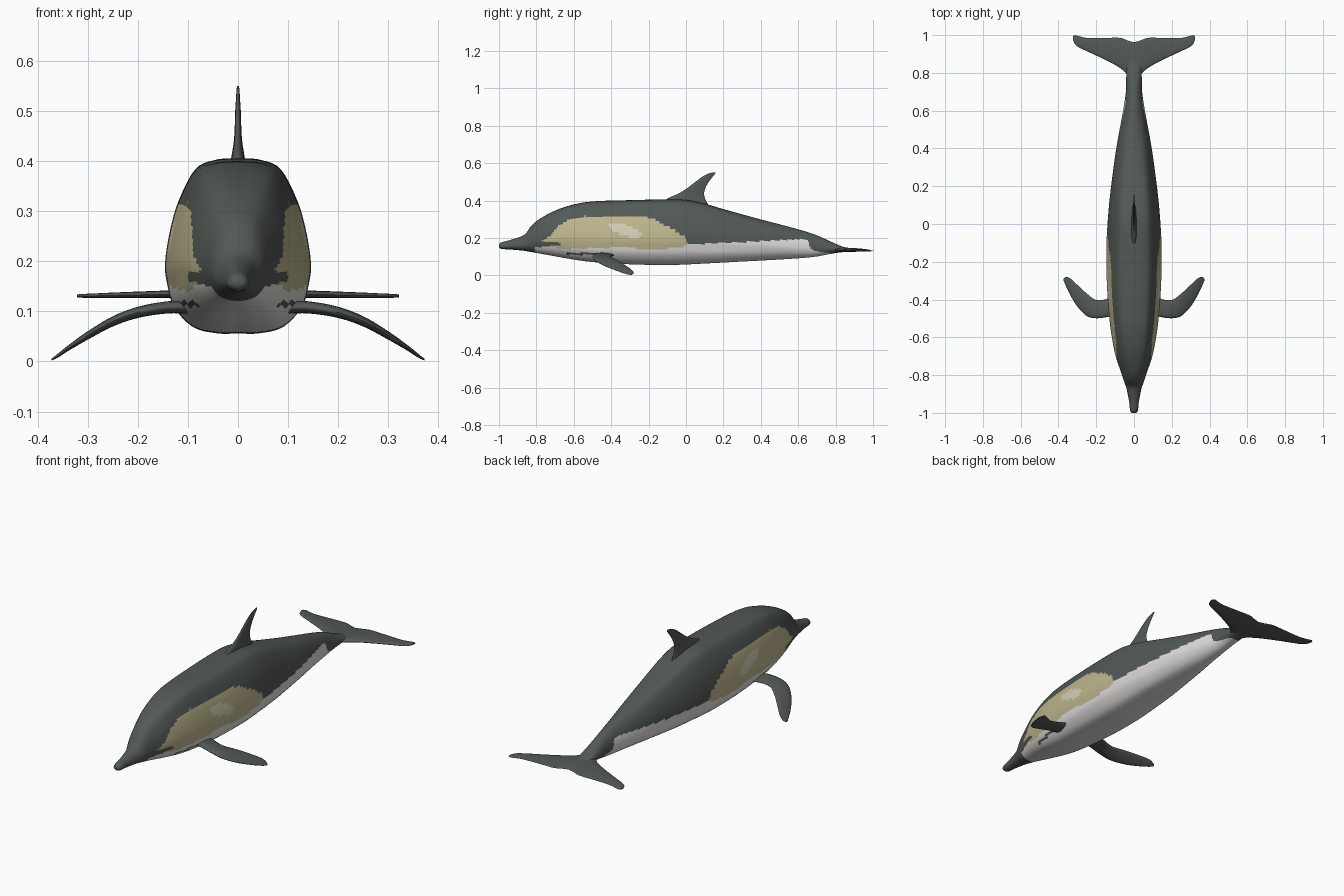
import bpy, bmesh, math
from mathutils import Vector


def material(name, rgb):
    m = bpy.data.materials.new(name)
    m.diffuse_color = (*rgb, 1)
    return m


DARK = material("slate grey", (0.085, 0.10, 0.092))
TAN = material("flank tan", (0.52, 0.47, 0.27))
WHITE = material("belly white", (0.74, 0.73, 0.71))
PALE = material("pale tan", (0.66, 0.63, 0.48))


def sample(table, t):
    """Smooth interpolation of table rows, keyed by the first column."""
    n = len(table)
    i = 0
    while i < n - 2 and t > table[i + 1][0]:
        i += 1
    a, b = table[i], table[i + 1]
    p, q = table[max(i - 1, 0)], table[min(i + 2, n - 1)]
    h = b[0] - a[0]
    u = min(max((t - a[0]) / h, 0), 1)
    out = []
    for k in range(1, len(a)):
        m0 = (b[k] - p[k]) / (b[0] - p[0]) * h
        m1 = (q[k] - a[k]) / (q[0] - a[0]) * h
        out.append((2*u**3 - 3*u*u + 1) * a[k] + (u**3 - 2*u*u + u) * m0
                   + (3*u*u - 2*u**3) * b[k] + (u**3 - u*u) * m1)
    return out


def loft(name, rings, mats, rule=None, mirror=False):
    bm = bmesh.new()
    rows = [[bm.verts.new(p) for p in ring] for ring in rings]
    n = len(rows[0])
    for a, b in zip(rows, rows[1:]):
        for i in range(n):
            bm.faces.new((a[i], a[(i + 1) % n], b[(i + 1) % n], b[i]))
    bm.faces.new(rows[0])
    bm.faces.new(rows[-1])
    bmesh.ops.recalc_face_normals(bm, faces=bm.faces)
    if rule:
        for f in bm.faces:
            f.material_index = rule(f.calc_center_median())
    me = bpy.data.meshes.new(name)
    bm.to_mesh(me)
    bm.free()
    for m in mats:
        me.materials.append(m)
    ob = bpy.data.objects.new(name, me)
    bpy.context.collection.objects.link(ob)
    bpy.ops.object.select_all(action='DESELECT')
    ob.select_set(True)
    bpy.context.view_layer.objects.active = ob
    bpy.ops.object.shade_smooth_by_angle(angle=math.radians(50))
    if mirror:
        ob.modifiers.new("mirror", 'MIRROR').use_clip = False
    return ob


# Body stations: y, half width, bottom z, top z
BODY = [
    (-1.0, 0.012, 0.150, 0.166), (-0.99, 0.020, 0.142, 0.175), (-0.94, 0.026, 0.138, 0.189),
    (-0.87, 0.040, 0.132, 0.213), (-0.85, 0.047, 0.129, 0.232), (-0.83, 0.054, 0.125, 0.262),
    (-0.79, 0.067, 0.118, 0.297), (-0.70, 0.097, 0.102, 0.346), (-0.60, 0.117, 0.085, 0.379),
    (-0.50, 0.130, 0.072, 0.395), (-0.30, 0.144, 0.060, 0.402), (-0.10, 0.145, 0.056, 0.406),
    (0.0, 0.140, 0.059, 0.403), (0.10, 0.132, 0.064, 0.383), (0.20, 0.121, 0.069, 0.354),
    (0.40, 0.094, 0.079, 0.299), (0.60, 0.058, 0.091, 0.246), (0.70, 0.043, 0.101, 0.214),
    (0.78, 0.041, 0.116, 0.178), (0.85, 0.038, 0.125, 0.150), (0.93, 0.02, 0.130, 0.139)]

# Unit half section: parameter, width, height
SECTION = [(0, 0, 1), (1, 0.3, 0.985), (2, 0.58, 0.9), (3, 0.80, 0.62), (4, 0.92, 0.35),
           (5, 1, 0), (6, 0.97, -0.3), (7, 0.88, -0.62), (8, 0.62, -0.91), (9, 0.28, -1), (10, 0, -1)]


def body_ring(y, half=44):
    w, lo, hi = sample(BODY, y)
    mid = lo + 0.4 * (hi - lo)
    k = min(max((0.75 - abs(y + 0.2)) / 0.35, 0), 1)     # rounder towards both ends
    right = []
    for i in range(half + 1):
        t = 10 * i / half
        sx, sz = sample(SECTION, t)
        ex, ez = math.sin(t * math.pi / 10), math.cos(t * math.pi / 10)
        x, z = ex + (sx - ex) * k, ez + (sz - ez) * k
        right.append((x * w, y, mid + z * ((hi - mid) if z > 0 else (mid - lo))))
    return right + [(-p[0], p[1], p[2]) for p in right[-2:0:-1]]


# Colour regions on the flank, as (y, z)
FLANK = [(-0.77, 0.185), (-0.72, 0.215), (-0.69, 0.26), (-0.63, 0.295), (-0.54, 0.316),
         (-0.25, 0.32), (-0.17, 0.30), (-0.13, 0.275), (-0.07, 0.25), (-0.01, 0.205),
         (0.01, 0.17), (-0.03, 0.145), (-0.2, 0.14), (-0.35, 0.15), (-0.5, 0.145),
         (-0.66, 0.14), (-0.76, 0.165)]
BELLY = [(-0.81, 0.15), (-0.7, 0.155), (-0.4, 0.15), (0, 0.166), (0.3, 0.178), (0.6, 0.192),
         (0.65, 0.186), (0.67, 0.14), (0.78, 0.118)]


def inside(poly, u, v):
    hit = False
    for (a, b), (c, d) in zip(poly, poly[1:] + poly[:1]):
        if (b > v) != (d > v) and u < a + (v - b) * (c - a) / (d - b):
            hit = not hit
    return hit


def body_colour(c):
    y, z = c.y, c.z
    if -0.77 < y < -0.67 and abs(z - 0.168 + 0.05 * (y + 0.72)) < 0.01:
        return 0                                          # eye streak
    if -0.64 < y < -0.46 and abs(z - 0.115) < 0.005:
        return 0                                          # streak to flipper
    du, dv = y + 0.325, z - 0.24 + 0.28 * (y + 0.325)
    if (du / 0.088) ** 2 + (dv / 0.03) ** 2 < 1:
        return 3
    if inside(FLANK, y, z):
        return 1
    if -0.81 < y < 0.78 and z < sample(BELLY, y)[0]:
        return 2
    return 0


loft("body", [body_ring(-1 + 1.93 * i / 270) for i in range(271)],
     [DARK, TAN, WHITE, PALE], body_colour)


def fin_rings(table, place, steps=36, n=24):
    """Rounded blade sections; rows are span, leading y, trailing y, offset, half thickness."""
    s0, s1 = table[0][0], table[-1][0]
    rings = []
    for i in range(steps + 1):
        s = s0 + (s1 - s0) * i / steps
        lead, trail, off, th = sample(table, s)
        ring = []
        for j in range(n):
            a = 2 * math.pi * j / n
            u = (1 - math.cos(a)) / 2
            y = lead + (trail - lead) * u
            ring.append(Vector(place(s, y, off, th * math.sin(a) * (1.15 - 0.5 * u), u)))
        rings.append(ring)
    return rings


# Dorsal fin, spanning upward
DORSAL = [(0.36, -0.17, 0.13, 0, 0.022), (0.41, -0.10, 0.102, 0, 0.014),
          (0.44, -0.035, 0.097, 0, 0.009), (0.47, 0.012, 0.105, 0, 0.007),
          (0.50, 0.05, 0.122, 0, 0.006), (0.53, 0.092, 0.145, 0, 0.004),
          (0.544, 0.12, 0.156, 0, 0.003), (0.55, 0.142, 0.157, 0, 0.002)]
loft("dorsal_fin", fin_rings(DORSAL, lambda s, y, o, t, u: (o + t, y, s)), [DARK])

# Flippers, spanning outward and drooping, leading edge tilted
FLIPPER = [(0.09, -0.48, -0.37, 0.108, 0.014), (0.14, -0.492, -0.395, 0.108, 0.013),
           (0.20, -0.499, -0.402, 0.098, 0.012), (0.25, -0.487, -0.368, 0.080, 0.011),
           (0.30, -0.437, -0.322, 0.052, 0.009), (0.34, -0.372, -0.286, 0.026, 0.006),
           (0.362, -0.325, -0.281, 0.010, 0.004), (0.372, -0.302, -0.288, 0.004, 0.002)]
loft("flippers", fin_rings(FLIPPER, lambda s, y, o, t, u: (s, y, max(o + t, 0))),
     [DARK], mirror=True)

# Tail flukes, spanning outward from the centre notch
FLUKE = [(0.0, 0.76, 0.962, 0.136, 0.013), (0.03, 0.785, 0.97, 0.136, 0.012),
         (0.07, 0.823, 0.985, 0.135, 0.010), (0.15, 0.868, 0.985, 0.134, 0.008),
         (0.25, 0.915, 0.985, 0.132, 0.006), (0.29, 0.934, 0.994, 0.131, 0.005),
         (0.312, 0.95, 1.0, 0.131, 0.004), (0.322, 0.972, 0.995, 0.131, 0.003)]
loft("tail_flukes", fin_rings(FLUKE, lambda s, y, o, t, u: (s, y, o + t)),
     [DARK], mirror=True)
